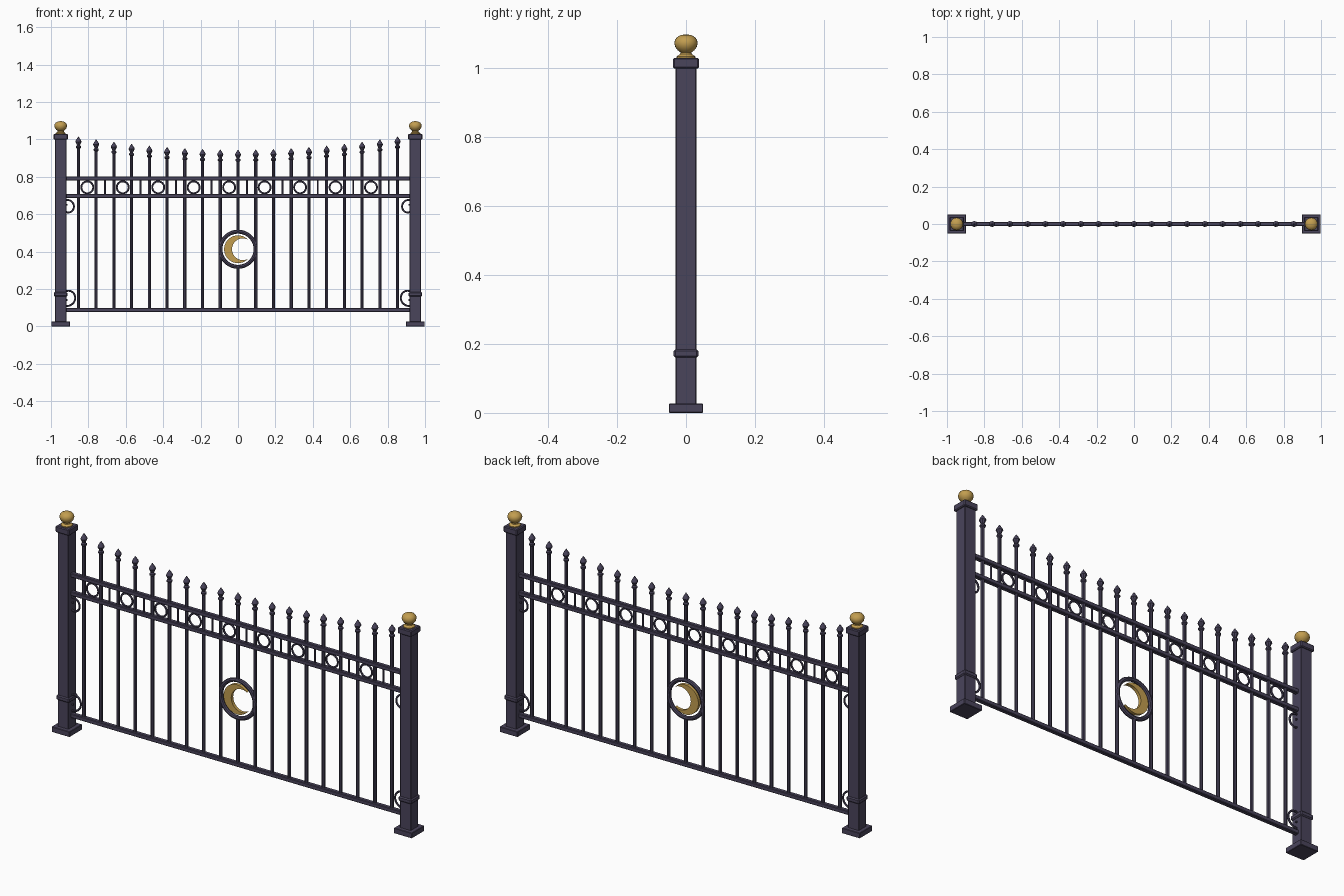
import bpy, bmesh, math
from math import sin, cos, pi

if "Cube" in bpy.data.objects:
    bpy.data.objects.remove(bpy.data.objects["Cube"])


def material(name, rgb):
    m = bpy.data.materials.new(name)
    m.diffuse_color = (*rgb, 1)
    m.use_nodes = True
    m.node_tree.nodes["Principled BSDF"].inputs["Base Color"].default_value = m.diffuse_color
    return m


IRON = material("dark_iron", (0.068, 0.058, 0.105))
GOLD = material("gold", (0.54, 0.34, 0.08))


def finish(name, bm, mat, smooth=False):
    bmesh.ops.recalc_face_normals(bm, faces=bm.faces[:])
    me = bpy.data.meshes.new(name)
    bm.to_mesh(me)
    bm.free()
    me.materials.append(mat)
    ob = bpy.data.objects.new(name, me)
    bpy.context.collection.objects.link(ob)
    if smooth:
        bpy.ops.object.select_all(action='DESELECT')
        ob.select_set(True)
        bpy.context.view_layer.objects.active = ob
        bpy.ops.object.shade_smooth_by_angle(angle=math.radians(40))
    return ob


def box(name, x, hx, hy, z0, z1, bevel=0.0):
    bm = bmesh.new()
    bmesh.ops.create_cube(bm, size=1)
    for v in bm.verts:
        v.co = (x + v.co.x * 2 * hx, v.co.y * 2 * hy, z0 + (v.co.z + 0.5) * (z1 - z0))
    if bevel:
        bmesh.ops.bevel(bm, geom=bm.edges[:], offset=bevel, segments=1, affect='EDGES')
    return finish(name, bm, IRON)


def lathe(name, x, z, profile, mat, n):
    """Turn (radius, height) points around the vertical axis at x."""
    bm = bmesh.new()
    rings = [[bm.verts.new((x + r * cos(2 * pi * i / n), r * sin(2 * pi * i / n), z + h))
              for i in range(n)] for r, h in profile]
    for a, b in zip(rings, rings[1:]):
        for i in range(n):
            j = (i + 1) % n
            bm.faces.new((a[i], a[j], b[j], b[i]))
    bm.faces.new(rings[0])
    bm.faces.new(rings[-1])
    return finish(name, bm, mat, True)


def tube(name, pts, r, closed=False, sides=8):
    """Sweep a round section along (x, z) points in the fence plane."""
    bm = bmesh.new()
    n = len(pts)
    rings = []
    for i, (x, z) in enumerate(pts):
        a = pts[(i - 1) % n] if closed or i else pts[0]
        b = pts[(i + 1) % n] if closed or i < n - 1 else pts[-1]
        dx, dz = b[0] - a[0], b[1] - a[1]
        l = math.hypot(dx, dz)
        nx, nz = -dz / l, dx / l
        rings.append([bm.verts.new((x + nx * r * cos(t), r * sin(t), z + nz * r * cos(t)))
                      for t in (2 * pi * k / sides for k in range(sides))])
    for i in range(n if closed else n - 1):
        a, b = rings[i], rings[(i + 1) % n]
        for k in range(sides):
            m = (k + 1) % sides
            bm.faces.new((a[k], a[m], b[m], b[k]))
    if not closed:
        bm.faces.new(rings[0])
        bm.faces.new(rings[-1])
    return finish(name, bm, IRON, True)


def circle(cx, cz, r, n):
    return [(cx + r * cos(2 * pi * i / n), cz + r * sin(2 * pi * i / n)) for i in range(n)]


POST_X = 0.948
STEP = POST_X / 10
MOON_Z = 0.413

# Posts with foot, collar, cap and gold ball
ball = [(0.027, 0), (0.027, 0.005), (0.017, 0.012), (0.016, 0.017), (0.024, 0.023),
        (0.031, 0.032), (0.034, 0.043), (0.032, 0.053), (0.026, 0.061), (0.015, 0.067), (0.003, 0.069)]
for s, side in ((-1, "left"), (1, "right")):
    x = s * POST_X
    box(side + "_post", x, 0.03, 0.03, 0.01, 1.01, 0.002)
    box(side + "_post_foot", x, 0.05, 0.05, 0, 0.027, 0.002)
    box(side + "_post_collar", x, 0.036, 0.036, 0.16, 0.184, 0.005)
    box(side + "_post_cap", x, 0.038, 0.038, 0.999, 1.03, 0.004)
    lathe(side + "_post_ball", x, 1.029, ball, GOLD, 20)

    # Spiral scrolls beside the post
    for where, cz, r0, up in (("upper", 0.637, 0.043, 1), ("lower", 0.158, 0.052, -1)):
        pts = []
        for i in range(37):
            t = i / 36
            a = math.radians(130 - 400 * t)
            r = r0 * (1 - 0.68 * t)
            pts.append((s * (-0.0 + r * cos(a) * -1) + s * 0.911, cz + up * r * sin(a)))
        tube(side + "_" + where + "_scroll", pts, 0.005, sides=6)

# Horizontal rails
for name, z0, z1 in (("top_rail", 0.78, 0.801), ("middle_rail", 0.688, 0.709), ("bottom_rail", 0.077, 0.098)):
    box(name, 0, 0.925, 0.011, z0, z1, 0.003)

# Pickets with spear tips following a shallow sag
spear = [(0.008, -0.062), (0.0135, -0.057), (0.0135, -0.05), (0.008, -0.045), (0.009, -0.041),
         (0.0165, -0.026), (0.014, -0.018), (0.001, 0.002)]
for k in range(-9, 10):
    x = k * STEP
    top = 0.943 + 0.07 * (k / 9) ** 2
    if k:
        tube("picket", [(x, 0.088), (x, top - 0.055)], 0.0085)
    else:
        tube("center_picket_lower", [(x, 0.088), (x, MOON_Z - 0.095)], 0.0085)
        tube("center_picket_upper", [(x, MOON_Z + 0.095), (x, top - 0.055)], 0.0085)
    lathe("spear_tip", x, top, spear, IRON, 8)

# Frieze: rings and short bars alternate between pickets
for i in range(18):
    x = (i - 8.5) * STEP
    if i % 2 == 0:
        tube("frieze_ring", circle(x, 0.744, 0.032, 24), 0.005, True, 6)
    else:
        tube("frieze_bar", [(x, 0.70), (x, 0.79)], 0.005, sides=6)

# Medallion ring
tube("medallion_ring", circle(0, MOON_Z, 0.094, 40), 0.0105, True, 8)

# Gold crescent: outer arc and offset inner arc joined as a strip
bm = bmesh.new()
N = 28
R, c, r = 0.0743, 0.0259, 0.058
a0 = math.atan2(0.05, 0.055)
b0 = math.atan2(0.05, 0.055 - c)
rows = []
for i in range(N + 1):
    t = i / N
    a = a0 + (2 * pi - 2 * a0) * t
    b = b0 + (2 * pi - 2 * b0) * t
    rows.append([bm.verts.new((x, y, MOON_Z + z)) for x, z, y in (
        (R * cos(a), R * sin(a), -0.008), (c + r * cos(b), r * sin(b), -0.008),
        (c + r * cos(b), r * sin(b), 0.008), (R * cos(a), R * sin(a), 0.008))])
for p, q in zip(rows, rows[1:]):
    for k in range(4):
        m = (k + 1) % 4
        bm.faces.new((p[k], p[m], q[m], q[k]))
bmesh.ops.remove_doubles(bm, verts=bm.verts[:], dist=0.0005)
finish("crescent", bm, GOLD, True)
